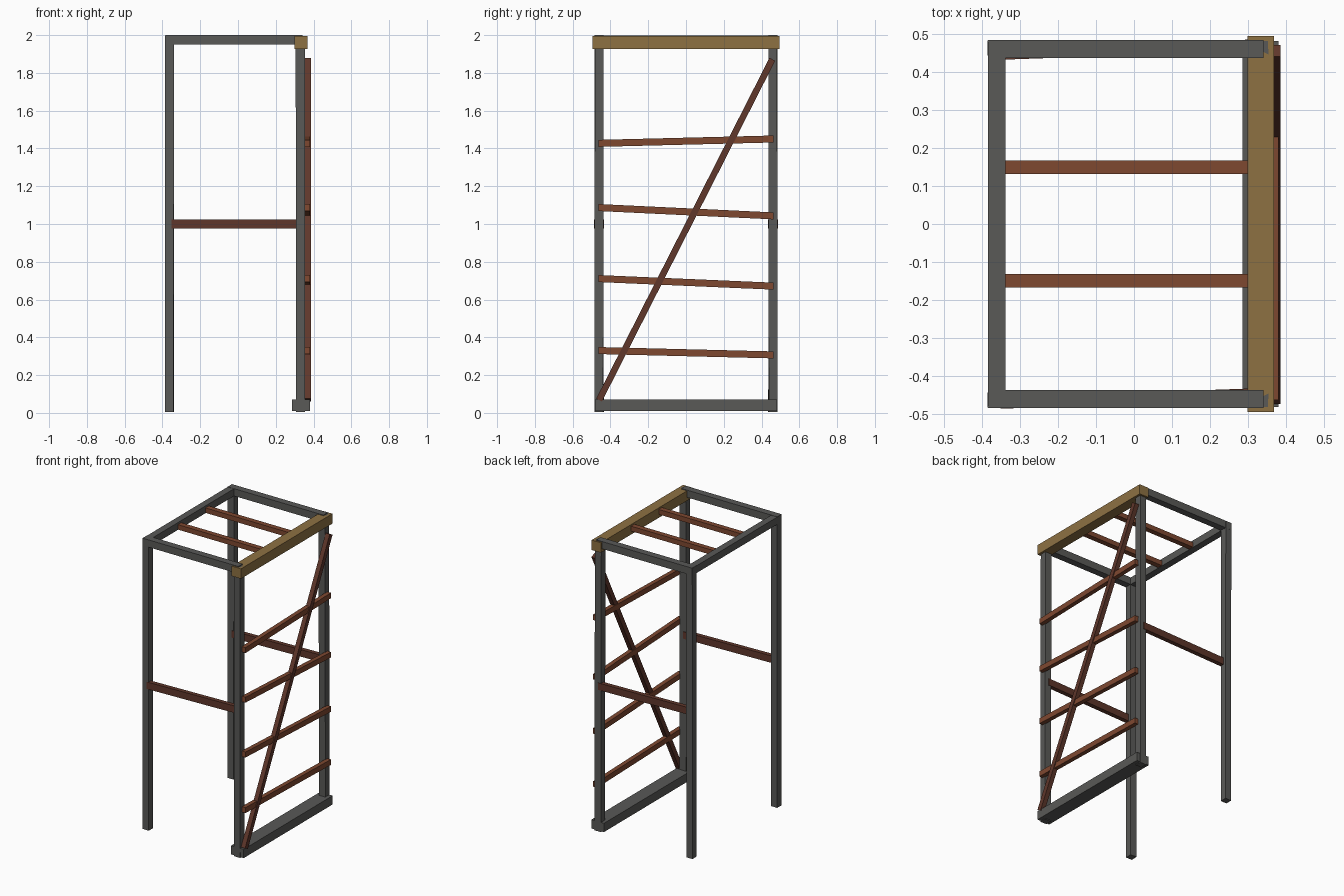
import bpy
from mathutils import Vector, Matrix

if "Cube" in bpy.data.objects:
    bpy.data.objects.remove(bpy.data.objects["Cube"])


def material(name, rgb):
    m = bpy.data.materials.new(name)
    m.diffuse_color = (*rgb, 1)
    m.use_nodes = True
    m.node_tree.nodes["Principled BSDF"].inputs["Base Color"].default_value = m.diffuse_color
    return m


STEEL = material("dark_grey", (0.10, 0.10, 0.095))
GOLD = material("ochre_wood", (0.27, 0.165, 0.055))
RUST = material("red_wood", (0.21, 0.065, 0.03))
BROWN = material("dark_red_wood", (0.115, 0.038, 0.024))


def beam(name, a, b, w, h, mat, side=(1, 0, 0)):
    """Square-cut bar from a to b; w is measured along 'side', h across it."""
    a, b = Vector(a), Vector(b)
    axis = (b - a).normalized()
    s = Vector(side)
    s = (s - axis * s.dot(axis)).normalized()
    t = axis.cross(s)
    bpy.ops.mesh.primitive_cube_add(size=1)
    o = bpy.context.object
    o.name = name
    rot = Matrix((s, t, axis)).transposed()
    o.data.transform(Matrix.Diagonal((w, h, (b - a).length, 1)))
    o.data.transform(rot.to_4x4())
    o.location = (a + b) / 2
    o.data.materials.append(mat)
    return o


# Corner posts, very slightly out of plumb
for sy, end in ((-1, "front"), (1, "back")):
    beam(end + "_left_post", (-0.363, sy * 0.459, 0.005), (-0.362, sy * 0.461, 1.998),
         0.046, 0.046, STEEL, (1, 0.03 * sy, 0))
    beam(end + "_right_post", (0.331, sy * 0.461, 0.005), (0.33, sy * 0.459, 1.995),
         0.048, 0.046, STEEL, (1, 0.02 * sy, 0))
    # Top side rails
    beam(end + "_top_rail", (-0.385, sy * 0.461, 1.975), (0.342, sy * 0.461, 1.975),
         0.047, 0.05, STEEL, (0, 1, 0))
    # Mid-height side rails, skewed a little so one end sits proud of its post
    beam(end + "_middle_rail", (-0.353, sy * 0.460 - 0.012, 1.0), (0.328, sy * 0.460 + 0.012, 1.0),
         0.03, 0.048, BROWN, (0, 1, 0))
    # Roof slats
    beam(end + "_roof_slat", (-0.35, sy * 0.15, 1.967), (0.31, sy * 0.15, 1.967),
         0.036, 0.034, RUST, (0, 1, 0))

# Left top rail, right ground sill and heavy right top beam
beam("left_top_rail", (-0.362, -0.475, 1.973), (-0.362, 0.475, 1.973), 0.047, 0.05, STEEL)
beam("ground_sill", (0.333, -0.482, 0.04), (0.333, 0.482, 0.04), 0.095, 0.06, STEEL)
beam("top_beam", (0.334, -0.495, 1.961), (0.334, 0.495, 1.961), 0.07, 0.068, GOLD)

# Uneven rungs on the right side
for i, (z0, z1) in enumerate(((0.33, 0.307), (0.711, 0.671), (1.087, 1.043), (1.427, 1.45))):
    beam(f"rung_{i + 1}", (0.366, -0.463, z0), (0.366, 0.463, z1), 0.03, 0.037, RUST)

# Diagonal brace across the rungs
beam("diagonal_brace", (0.371, -0.46, 0.068), (0.371, 0.457, 1.872), 0.031, 0.034, BROWN)
